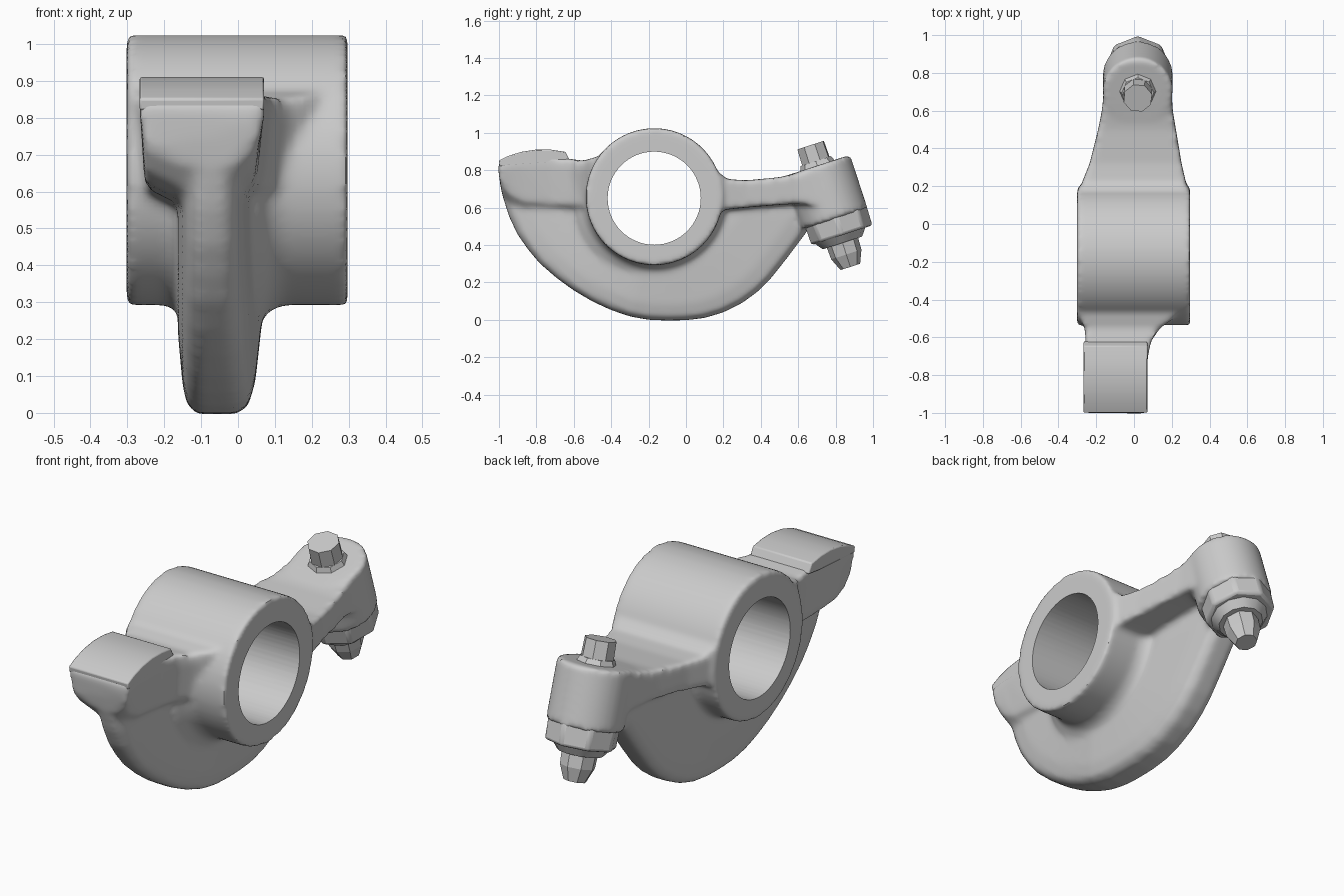
import bpy, bmesh, math
from mathutils import Vector, Matrix

if "Cube" in bpy.data.objects:
    bpy.data.objects.remove(bpy.data.objects["Cube"])


def add_loft(bm, rings):
    """Skin a list of equal-length point rings and cap both ends."""
    loops = [[bm.verts.new(p) for p in ring] for ring in rings]
    n = len(loops[0])
    for a, b in zip(loops, loops[1:]):
        for i in range(n):
            j = (i + 1) % n
            bm.faces.new((a[i], a[j], b[j], b[i]))
    bm.faces.new(loops[0])
    bm.faces.new(loops[-1])


def add_rod(bm, p1, p2, r1, r2, sides, spin=0.0):
    """Cylinder or cone between two points."""
    p1, p2 = Vector(p1), Vector(p2)
    d = p2 - p1
    m = (Matrix.Translation((p1 + p2) / 2)
         @ d.to_track_quat('Z', 'Y').to_matrix().to_4x4()
         @ Matrix.Rotation(spin, 4, 'Z'))
    bmesh.ops.create_cone(bm, cap_ends=True, segments=sides, radius1=r1,
                          radius2=r2, depth=d.length, matrix=m)


def make_object(name, bm, bevel=0.0):
    bmesh.ops.recalc_face_normals(bm, faces=bm.faces)
    me = bpy.data.meshes.new(name)
    bm.to_mesh(me)
    bm.free()
    ob = bpy.data.objects.new(name, me)
    bpy.context.collection.objects.link(ob)
    if bevel:
        mod = ob.modifiers.new("bevel", 'BEVEL')
        mod.width, mod.segments = bevel, 2
    return ob


def activate(ob):
    bpy.ops.object.select_all(action='DESELECT')
    ob.select_set(True)
    bpy.context.view_layer.objects.active = ob


def box_rings(sections):
    """Sections are (y, x_min, x_max, z_min, z_max)."""
    return [[(a, y, lo), (b, y, lo), (b, y, hi), (a, y, hi)]
            for y, a, b, lo, hi in sections]


HY, HZ = -0.17, 0.658          # hub centre
AXIS = Vector((0, 0.31, -0.95)).normalized()
TOP = Vector((0.02, 0.705, 0.815))   # boss top centre


def on_axis(t, out=0.0):
    """Point on the adjuster axis, optionally pushed outwards."""
    return TOP + AXIS * t + Vector((0, 0.95, 0.31)) * out


# Casting: hub, web, both arms and boss, blended together
bm = bmesh.new()
add_rod(bm, (-0.302, HY, HZ), (0.297, HY, HZ), 0.366, 0.366, 96)

# Web with drafted sides, leaning slightly to the left at the front
web = [(-1.0, 0.82), (-0.98, 0.66), (-0.945, 0.55), (-0.9, 0.455), (-0.84, 0.37),
       (-0.78, 0.3), (-0.69, 0.222), (-0.6, 0.157), (-0.5, 0.098), (-0.4, 0.052),
       (-0.3, 0.018), (-0.2, 0.0), (-0.1, -0.004), (0.0, -0.002), (0.1, 0.01),
       (0.2, 0.04), (0.3, 0.09), (0.38, 0.148), (0.45, 0.217), (0.54, 0.33),
       (0.63, 0.45), (0.7, 0.55), (0.7, 0.68), (0.2, 0.68), (-0.17, 0.7), (-0.6, 0.78)]
add_loft(bm, [[(x + 0.05 * min(0, y + 0.3) * (x > -0.1),
                -0.15 + (y + 0.15) * s, 0.55 + (z - 0.55) * s) for y, z in web]
              for x, s in ((-0.163, 0.6), (-0.15, 0.86), (-0.138, 0.955), (-0.11, 1.0),
                           (-0.005, 1.0), (0.028, 0.96), (0.047, 0.84), (0.068, 0.5))])

# Fillet collar around the lower half of the hub
collar = [(-0.2, 0.366), (-0.175, 0.373), (-0.15, 0.39), (0.05, 0.43),
          (0.08, 0.385), (0.12, 0.366), (0.12, 0.3), (-0.2, 0.3)]
add_loft(bm, [[(x, HY + r * math.cos(a), HZ + r * math.sin(a)) for x, r in collar]
              for a in [math.radians(180 + i * 5) for i in range(37)]])

# Rear arm tapering to the boss
add_loft(bm, box_rings([
    (0.05, -0.295, 0.29, 0.55, 0.84), (0.16, -0.295, 0.288, 0.575, 0.80),
    (0.22, -0.275, 0.275, 0.59, 0.752), (0.32, -0.235, 0.252, 0.60, 0.745),
    (0.50, -0.19, 0.222, 0.615, 0.762), (0.60, -0.17, 0.205, 0.62, 0.785),
    (0.72, -0.158, 0.198, 0.61, 0.80)]))
add_rod(bm, on_axis(-0.01), on_axis(0.29), 0.185, 0.185, 48)

# Front arm under the pad, narrowing downwards into the web
arm = [(-0.35, -0.295, 0.27, 0.25, 0.52, 0.90), (-0.50, -0.285, 0.21, 0.17, 0.55, 0.865),
       (-0.55, -0.262, 0.14, 0.11, 0.55, 0.85), (-0.62, -0.255, 0.09, 0.07, 0.555, 0.86),
       (-0.72, -0.262, 0.071, 0.05, 0.56, 0.87), (-0.88, -0.266, 0.071, 0.045, 0.575, 0.87),
       (-0.95, -0.266, 0.071, 0.045, 0.61, 0.86), (-1.003, -0.266, 0.071, 0.05, 0.67, 0.84)]
add_loft(bm, [[(-0.15, y + 0.02, lo), (-0.01, y + 0.02, lo), (mid, y + 0.01, lo + 0.06),
               (b, y, hi - 0.05), (b, y, hi), (a, y, hi), (a, y, hi - 0.05),
               (a + 0.012, y + 0.01, lo + 0.05)] for y, a, b, mid, lo, hi in arm])
body = make_object("rocker_body", bm)

# Shaft bore cutter
bm = bmesh.new()
add_rod(bm, (-0.5, HY, 0.65), (0.5, HY, 0.65), 0.249, 0.249, 64)
cutter = make_object("bore_cutter", bm)
cutter.hide_render = True
cutter.hide_set(True)

mod = body.modifiers.new("blend", 'REMESH')
mod.mode, mod.voxel_size = 'VOXEL', 0.014
mod = body.modifiers.new("soften", 'SMOOTH')
mod.factor, mod.iterations = 0.5, 10
mod = body.modifiers.new("bore", 'BOOLEAN')
mod.operation, mod.object, mod.solver = 'DIFFERENCE', cutter, 'EXACT'
activate(body)
for name in ("blend", "soften", "bore"):
    bpy.ops.object.modifier_apply(modifier=name)
bpy.ops.object.shade_smooth_by_angle(angle=math.radians(40))

# Curved contact pad on the front arm
pad = [(-1.0, 0.852), (-0.95, 0.876), (-0.88, 0.898), (-0.8, 0.91),
       (-0.72, 0.909), (-0.645, 0.898), (-0.62, 0.85), (-0.7, 0.84), (-0.996, 0.82)]
bm = bmesh.new()
add_loft(bm, [[(x, y, z) for y, z in pad] for x in (-0.267, 0.071)])
contact_pad = make_object("contact_pad", bm, 0.006)

# Adjuster: stud end and collar on top, nut, cone and tip below
bm = bmesh.new()
add_rod(bm, on_axis(0.02), on_axis(-0.125), 0.082, 0.078, 8, 0.3)
add_rod(bm, on_axis(0.01), on_axis(-0.035), 0.105, 0.085, 8)
stud_top = make_object("adjuster_stud_top", bm)

bm = bmesh.new()
add_rod(bm, on_axis(0.265, 0.01), on_axis(0.385, 0.01), 0.177, 0.174, 8)
nut = make_object("lock_nut", bm, 0.015)

bm = bmesh.new()
add_rod(bm, on_axis(0.38), on_axis(0.425), 0.145, 0.11, 12)
add_rod(bm, on_axis(0.42), on_axis(0.49), 0.088, 0.085, 8)
add_rod(bm, on_axis(0.49), on_axis(0.56), 0.085, 0.055, 8)
stud_tip = make_object("adjuster_stud_tip", bm)

for ob in (contact_pad, stud_top, nut, stud_tip):
    activate(ob)
    bpy.ops.object.shade_smooth_by_angle(angle=math.radians(25))
